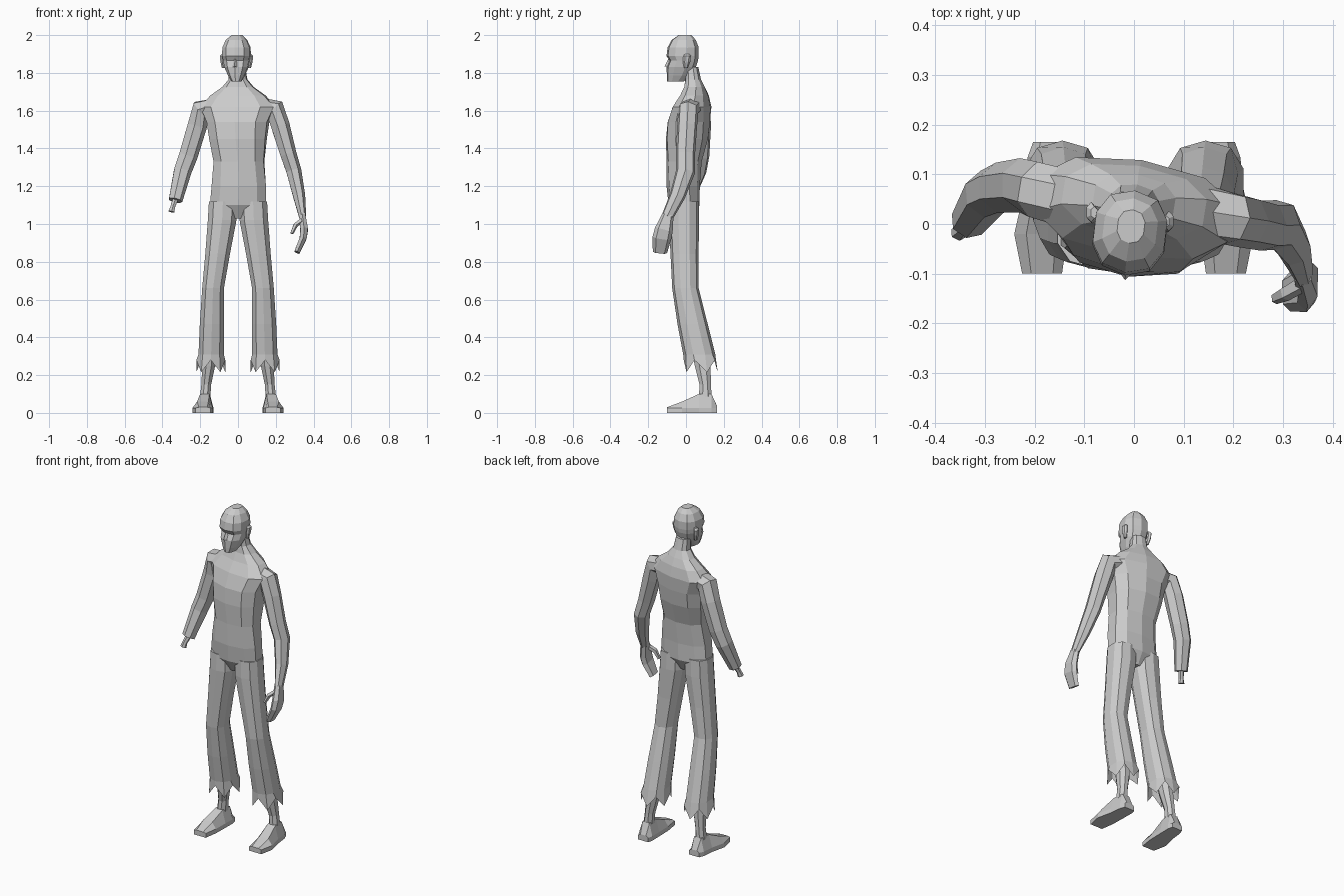
import bpy, bmesh, math
from mathutils import Vector, Matrix


def make(name, bm):
    bmesh.ops.recalc_face_normals(bm, faces=bm.faces[:])
    me = bpy.data.meshes.new(name)
    bm.to_mesh(me)
    bm.free()
    ob = bpy.data.objects.new(name, me)
    bpy.context.collection.objects.link(ob)
    return ob


def bridge(bm, rings, cap_start=True, cap_end=True):
    for a, b in zip(rings, rings[1:]):
        n = len(a)
        for i in range(n):
            j = (i + 1) % n
            bm.faces.new((a[i], a[j], b[j], b[i]))
    if cap_start:
        bm.faces.new(rings[0])
    if cap_end:
        bm.faces.new(rings[-1])


def loft(name, rows, n=8, flat=True, square=1.0, twist=None, hem=None, cap_end=True):
    """rows: x, y, z, half width, half depth; flat rings stay horizontal."""
    bm = bmesh.new()
    pts = [Vector(r[:3]) for r in rows]
    rings = []
    for k, (p, r) in enumerate(zip(pts, rows)):
        t = Vector((0, 0, 1))
        if not flat:
            t = (pts[min(k + 1, len(pts) - 1)] - pts[max(k - 1, 0)]).normalized()
        v = Vector((0, 1, 0))
        v = (v - t * v.dot(t)).normalized()
        u = v.cross(t)
        rot = Matrix.Rotation(twist(r[2]) if twist else 0, 3, 'Z')
        ring = []
        for i in range(n):
            a = 2 * math.pi * (i + 0.5) / n
            c, s = math.cos(a), math.sin(a)
            c = math.copysign(abs(c) ** square, c)
            s = math.copysign(abs(s) ** square, s)
            q = p + rot @ (u * c * r[3] + v * s * r[4])
            if hem and k == len(rows) - 1:
                q.z += hem[i % len(hem)]
            ring.append(bm.verts.new(q))
        rings.append(ring)
    bridge(bm, rings, True, cap_end)
    return make(name, bm)


# torso and neck, shoulders turned slightly
loft("torso", [
    (0, -.01, 1.03, .04, .045), (0, -.01, 1.10, .155, .082),
    (.004, -.015, 1.20, .15, .088), (.005, -.01, 1.33, .138, .093),
    (0, .005, 1.45, .155, .112), (0, .015, 1.54, .168, .113),
    (0, .032, 1.62, .205, .098), (0, .045, 1.68, .15, .073),
    (0, .045, 1.725, .085, .055), (0, .038, 1.765, .05, .042),
    (-.005, .03, 1.83, .043, .036)],
    n=10, square=.82, twist=lambda z: -.16 * min(1, max(0, (z - 1.2) / .35)))

# head
loft("head", [
    (-.008, -.055, 1.755, .026, .045), (-.008, -.04, 1.785, .044, .062),
    (-.008, -.025, 1.83, .064, .078), (-.008, -.012, 1.865, .071, .076),
    (-.008, -.018, 1.89, .076, .086), (-.008, -.015, 1.935, .075, .083),
    (-.008, -.012, 1.975, .056, .064), (-.006, -.005, 2.0, .028, .034)],
    n=10, square=.85, twist=lambda z: -.12)

# nose wedge
bm = bmesh.new()
nose = [bm.verts.new(c) for c in ((-.016, -.088, 1.885), (-.034, -.09, 1.828),
                                  (.006, -.09, 1.828), (-.018, -.113, 1.835))]
for f in ((0, 1, 3), (0, 3, 2), (1, 2, 3), (0, 2, 1)):
    bm.faces.new([nose[i] for i in f])
make("nose", bm)

# ears
for s, y in ((-1, .018), (1, .0)):
    loft("ear", [(s * .07 - .008, y, 1.825, .008, .01), (s * .076 - .008, y + .003, 1.86, .011, .02),
                 (s * .078 - .008, y + .006, 1.89, .011, .02), (s * .072 - .008, y + .005, 1.9, .008, .012)], n=6)

for s in (-1, 1):
    # trouser leg with ragged open hem
    loft("trouser_leg", [
        (s * .08, -.01, 1.12, .077, .078), (s * .084, -.01, 1.02, .079, .08),
        (s * .108, -.008, .84, .068, .074), (s * .132, -.003, .66, .06, .07),
        (s * .138, .035, .47, .067, .08), (s * .142, .07, .31, .07, .085),
        (s * .144, .078, .25, .08, .09)],
        n=10, square=.85, hem=(-.035, .03), cap_end=False)

    # shin
    loft("shin", [(s * .145, .06, .42, .04, .05), (s * .155, .088, .25, .037, .045),
                  (s * .168, .102, .15, .028, .033), (s * .174, .102, .085, .03, .036)], n=8)

    # foot sections from heel to toe
    bm = bmesh.new()
    rings = []
    for y, cx, w, h in ((.165, .17, .033, .035), (.135, .172, .042, .1),
                        (.068, .176, .045, .1), (-.02, .187, .054, .06), (-.1, .185, .04, .03)):
        prof = ((-w, 0), (w, 0), (w, .026), (.55 * w, h), (-.55 * w, h), (-w, .026))
        rings.append([bm.verts.new((s * (cx + a), y, z)) for a, z in prof])
    bridge(bm, rings)
    make("foot", bm)

# whole arm with hand
loft("whole_arm", [
    (.11, .03, 1.62, .05, .06), (.195, .012, 1.605, .058, .055),
    (.222, .006, 1.52, .052, .054), (.265, -.003, 1.37, .045, .052),
    (.294, -.002, 1.28, .042, .052), (.322, -.045, 1.15, .034, .042),
    (.341, -.098, 1.04, .02, .032)], n=7, flat=False)
loft("hand", [
    (.340, -.095, 1.05, .019, .03), (.350, -.117, .97, .022, .048),
    (.345, -.128, .925, .02, .05), (.312, -.138, .85, .016, .038)],
    n=6, flat=False, square=.7)
loft("thumb", [(.338, -.12, 1.02, .014, .018), (.305, -.14, .995, .013, .016),
               (.284, -.15, .95, .009, .012)], n=5, flat=False)

# severed arm with bone
loft("severed_arm", [
    (-.11, .045, 1.62, .05, .06), (-.195, .07, 1.605, .058, .058),
    (-.218, .078, 1.52, .054, .056), (-.266, .073, 1.36, .052, .052),
    (-.295, .06, 1.28, .049, .05), (-.332, .005, 1.125, .038, .036)],
    n=7, flat=False)
loft("arm_bone", [(-.328, .01, 1.14, .017, .016), (-.346, -.012, 1.09, .014, .014),
                  (-.352, -.018, 1.065, .018, .016)], n=6, flat=False)
